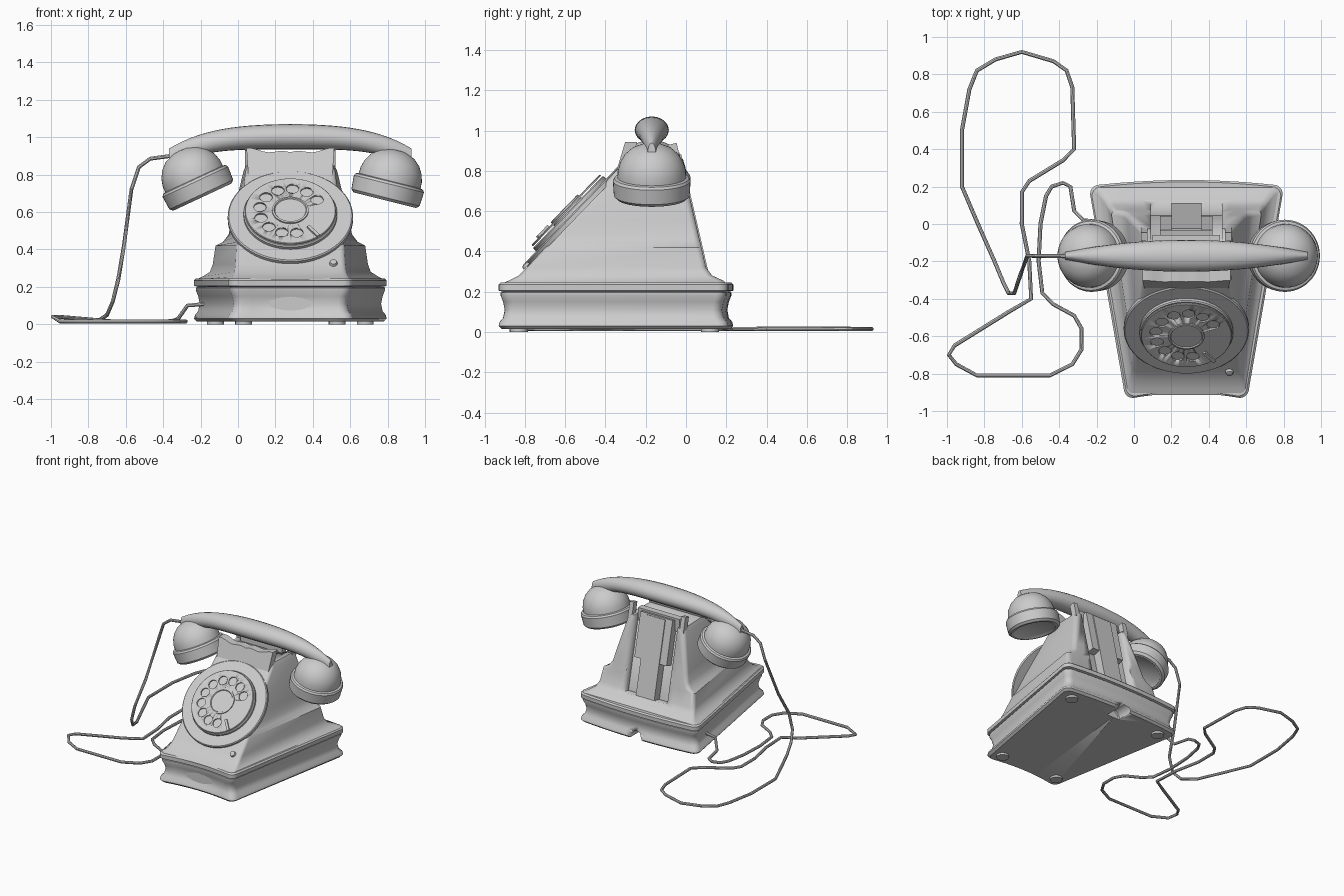
import bpy, bmesh
from math import sin, cos, pi, radians
from mathutils import Matrix, Vector

default = bpy.data.objects.get("Cube")
if default:
    bpy.data.objects.remove(default)

grey = bpy.data.materials.new("telephone grey")
grey.use_nodes = True
SHADE = (0.6, 0.6, 0.6, 1)
grey.diffuse_color = SHADE
grey.node_tree.nodes["Principled BSDF"].inputs["Base Color"].default_value = SHADE

MID = 0.28          # centre line of the telephone
HAND_Y = -0.17      # centre line of the handset


def finish(name, bm, matrix=None, angle=35):
    """Turn a bmesh into a smooth shaded object."""
    bmesh.ops.remove_doubles(bm, verts=bm.verts, dist=0.0001)
    bmesh.ops.recalc_face_normals(bm, faces=bm.faces)
    if matrix:
        bm.transform(matrix)
    mesh = bpy.data.meshes.new(name)
    bm.to_mesh(mesh)
    bm.free()
    mesh.materials.append(grey)
    obj = bpy.data.objects.new(name, mesh)
    bpy.context.collection.objects.link(obj)
    bpy.ops.object.select_all(action="DESELECT")
    obj.select_set(True)
    bpy.context.view_layer.objects.active = obj
    bpy.ops.object.shade_smooth_by_angle(angle=radians(angle))
    return obj


def loft(name, rings, matrix=None):
    """Skin a stack of rings that have equal point counts and cap both ends."""
    bm = bmesh.new()
    rows = [[bm.verts.new(p) for p in ring] for ring in rings]
    count = len(rows[0])
    for low, high in zip(rows, rows[1:]):
        for i in range(count):
            j = (i + 1) % count
            bm.faces.new((low[i], low[j], high[j], high[i]))
    bm.faces.new(rows[0])
    bm.faces.new(rows[-1])
    return finish(name, bm, matrix)


def revolve(name, profile, matrix, steps=48):
    """Spin a radius and height profile about the local z axis."""
    bm = bmesh.new()
    verts = [bm.verts.new((r, 0, z)) for r, z in profile]
    edges = [bm.edges.new(pair) for pair in zip(verts, verts[1:])]
    bmesh.ops.spin(bm, geom=verts + edges, cent=(0, 0, 0), axis=(0, 0, 1),
                   angle=2 * pi, steps=steps)
    return finish(name, bm, matrix)


def disc(name, radius, low, high, matrix, steps=48):
    edge = min(0.006, (high - low) / 3)
    return revolve(name, [(0, low), (radius, low), (radius, high - edge),
                          (radius - edge, high), (0, high)], matrix, steps)


def box(name, size, matrix):
    bm = bmesh.new()
    bmesh.ops.create_cube(bm, size=1)
    bm.transform(Matrix.Diagonal((*size, 1)))
    return finish(name, bm, matrix)


def cut(obj, cutter):
    mod = obj.modifiers.new("cut", "BOOLEAN")
    mod.operation, mod.solver, mod.object = "DIFFERENCE", "EXACT", cutter
    cutter.hide_render = True
    cutter.hide_set(True)
    cutter.display_type = "WIRE"


def footprint(z, front, back, half_front, half_back, radius, bow):
    """Rounded trapezoid with a hollow front and a bulging back."""
    corners = [(half_back, back, 1, 1, 0), (-half_back, back, -1, 1, 1),
               (-half_front, front, -1, -1, 2), (half_front, front, 1, -1, 3)]
    ring = []
    for x, y, sx, sy, quarter in corners:
        for k in range(6):
            a = pi / 2 * (quarter + k / 5)
            ring.append((MID + x + radius * (cos(a) - sx), y + radius * (sin(a) - sy), z))
        if quarter in (0, 2):          # subdivided back and front edges
            reach = abs(x) - radius
            for k in range(1, 10):
                t = (k / 5 - 1) * (1 if sy < 0 else -1)
                ring.append((MID + reach * t, y + bow * (1 - t * t), z))
    return ring


# Base with a hollow waist and a lid band
waist = [(0.015, 0.015), (0.03, 0.0), (0.05, 0.005), (0.07, 0.022), (0.11, 0.03),
         (0.15, 0.022), (0.18, 0.01), (0.195, 0.01), (0.2, 0.02), (0.205, 0.0),
         (0.235, 0.0), (0.245, 0.01)]
base = loft("base", [footprint(z, d - 0.93, 0.21 - d, 0.335 - d, 0.515 - d, 0.05, 0.025)
                     for z, d in waist])
notch = disc("cord_notch_cutter", 0.055, -0.1, 0.1,
             Matrix.Translation((MID, 0.2, 0.02)) @ Matrix.Rotation(pi / 2, 4, "X"), 24)
cut(base, notch)

# Body housing with flared skirt, shoulders and sloping front
levels = [(0.24, -0.915, 0.2, 0.32, 0.5), (0.255, -0.88, 0.185, 0.31, 0.47),
          (0.28, -0.83, 0.13, 0.3, 0.43), (0.32, -0.79, 0.1, 0.295, 0.415),
          (0.42, -0.698, 0.077, 0.29, 0.4), (0.44, -0.68, 0.072, 0.28, 0.36),
          (0.48, -0.643, 0.063, 0.275, 0.33), (0.55, -0.578, 0.047, 0.27, 0.315),
          (0.82, -0.33, -0.016, 0.24, 0.25), (0.85, -0.3, -0.025, 0.225, 0.235)]
body = loft("body", [footprint(*level, 0.03, 0) for level in levels])

# Grip recess and stepped panel on the sloping back
BACK = Matrix.Translation((MID, 0.037, 0.61)) @ Matrix.Rotation(radians(13), 4, "X")
cut(body, box("grip_recess_cutter", (0.38, 0.13, 0.64), BACK))
box("back_panel_upper", (0.28, 0.07, 0.34), BACK @ Matrix.Translation((0, -0.04, 0.12)))
box("back_panel_lower", (0.16, 0.07, 0.6), BACK @ Matrix.Translation((0, -0.033, -0.02)))

# Cradle saddle, rear bar and prongs
outline = [(-0.225, 0.8)] + [(0.235 * t, 0.92 + 0.02 * t * t + 0.006 * sin(9 * abs(t)))
                             for t in [k / 8 - 1 for k in range(17)]] + [(0.225, 0.8)]
loft("cradle_front", [[(MID + x, y + (z - 0.8) * 0.3, z) for x, z in outline]
                      for y in (-0.345, -0.285)])
box("cradle_rear", (0.36, 0.05, 0.1), Matrix.Translation((MID, -0.085, 0.85)))
for side, word in ((1, "left"), (-1, "right")):
    box("cradle_prong_" + word, (0.035, 0.045, 0.12),
        Matrix.Translation((MID + side * 0.225, -0.055, 0.875)) @ Matrix.Rotation(radians(13), 4, "X"))

# Dial: backing plate, number plate, pierced finger wheel and hub
DIAL = Matrix.Translation((MID, -0.565, 0.575)) @ Matrix.Rotation(radians(46), 4, "X")
disc("dial_backing", 0.335, -0.02, 0.008, DIAL, 64)
disc("number_plate", 0.25, 0.0, 0.03, DIAL, 64)
wheel = disc("finger_wheel", 0.243, 0.036, 0.046, DIAL, 64)
holes = bmesh.new()
for k in range(10):
    a = radians(30 + 28 * k)
    bmesh.ops.create_cone(holes, cap_ends=True, segments=20, radius1=0.034, radius2=0.034,
                          depth=0.1, matrix=Matrix.Translation((0.165 * cos(a), 0.165 * sin(a), 0.05)))
cut(wheel, finish("finger_hole_cutter", holes, DIAL))
revolve("dial_hub", [(0, 0.03), (0.097, 0.03), (0.097, 0.054), (0.087, 0.056),
                     (0.083, 0.05), (0, 0.05)], DIAL)
box("finger_stop", (0.09, 0.018, 0.012),
    DIAL @ Matrix.Rotation(radians(-52), 4, "Z") @ Matrix.Translation((0.2, 0, 0.052)))
revolve("front_screw", [(0, 0), (0.022, 0), (0.018, 0.014), (0, 0.02)],
        Matrix.Translation((0.51, -0.79, 0.325)) @ Matrix.Rotation(radians(46), 4, "X"), 16)

# Handset handle, an arched spindle
rings = []
for k in range(33):
    t = (k / 16 - 1) * 1.03
    top = 1.07 - 0.06 * t ** 2 - 0.06 * t ** 4
    low = 0.935 - 0.09 * t ** 4
    wide = 0.085 * (1 - 0.72 * t * t)
    half = (top - low) / 2
    rings.append([(MID + 0.63 * t, HAND_Y + wide * cos(a), low + half * (1 + sin(a)))
                  for a in [2 * pi * n / 20 for n in range(20)]])
loft("handset_handle", rings)

# Earpiece and mouthpiece cups
cup = [(0, 0.02), (0.13, 0.018), (0.155, 0), (0.172, 0), (0.188, 0.015), (0.193, 0.09),
       (0.185, 0.103), (0.17, 0.107), (0.169, 0.14), (0.158, 0.18), (0.135, 0.22),
       (0.1, 0.252), (0.05, 0.273), (0, 0.28)]
for name, x, z, tilt in (("earpiece", -0.19, 0.68, -25), ("mouthpiece", 0.785, 0.663, 14)):
    revolve(name, cup, Matrix.Translation((x, HAND_Y, z)) @ Matrix.Rotation(radians(tilt), 4, "Y"))

# Feet
for x, y in ((0.4, 0.12), (-0.4, 0.12), (0.25, -0.83), (-0.25, -0.83)):
    disc("foot", 0.045, 0.0, 0.03, Matrix.Translation((MID + x, y, 0)), 20)

# Plain plate on the base front
box("front_plate", (0.22, 0.009, 0.09), Matrix.Translation((MID, -0.878, 0.105)))

# Cord: hanging part, loops on the floor, then up into the base
hang = [(-0.36, -0.17, 0.9), (-0.47, -0.17, 0.885), (-0.53, -0.17, 0.84), (-0.57, -0.17, 0.72),
        (-0.61, -0.28, 0.42), (-0.64, -0.37, 0.24), (-0.67, -0.37, 0.12), (-0.7, -0.31, 0.05)]
floor = [(-0.75, -0.19), (-0.83, -0.01), (-0.92, 0.2), (-0.92, 0.5), (-0.88, 0.72),
         (-0.84, 0.82), (-0.74, 0.88), (-0.6, 0.92), (-0.43, 0.87), (-0.36, 0.82), (-0.33, 0.73),
         (-0.32, 0.4), (-0.38, 0.34), (-0.56, 0.23), (-0.6, 0.17), (-0.6, 0), (-0.56, -0.2),
         (-0.55, -0.4), (-0.67, -0.47), (-0.96, -0.65), (-0.99, -0.7), (-0.95, -0.75),
         (-0.84, -0.81), (-0.45, -0.81), (-0.33, -0.75), (-0.28, -0.67), (-0.28, -0.56),
         (-0.32, -0.49), (-0.43, -0.43), (-0.49, -0.37), (-0.51, -0.2), (-0.5, 0), (-0.47, 0.15),
         (-0.44, 0.2), (-0.38, 0.22)]
rise = [(-0.34, 0.2, 0.02), (-0.32, 0.07, 0.03), (-0.27, 0.02, 0.1), (-0.16, 0.01, 0.11)]
path = hang + [(x, y, 0.04 if x < -0.95 else 0.015) for x, y in floor] + rise
points = [Vector(p) for p in path]
rings = []
for i, p in enumerate(points):
    along = (points[min(i + 1, len(points) - 1)] - points[max(i - 1, 0)]).normalized()
    side = along.cross(Vector((0.1, 0.3, 1))).normalized()
    up = side.cross(along)
    rings.append([p + 0.011 * (side * cos(a) + up * sin(a))
                  for a in [pi * n / 4 for n in range(8)]])
loft("cord", rings)
